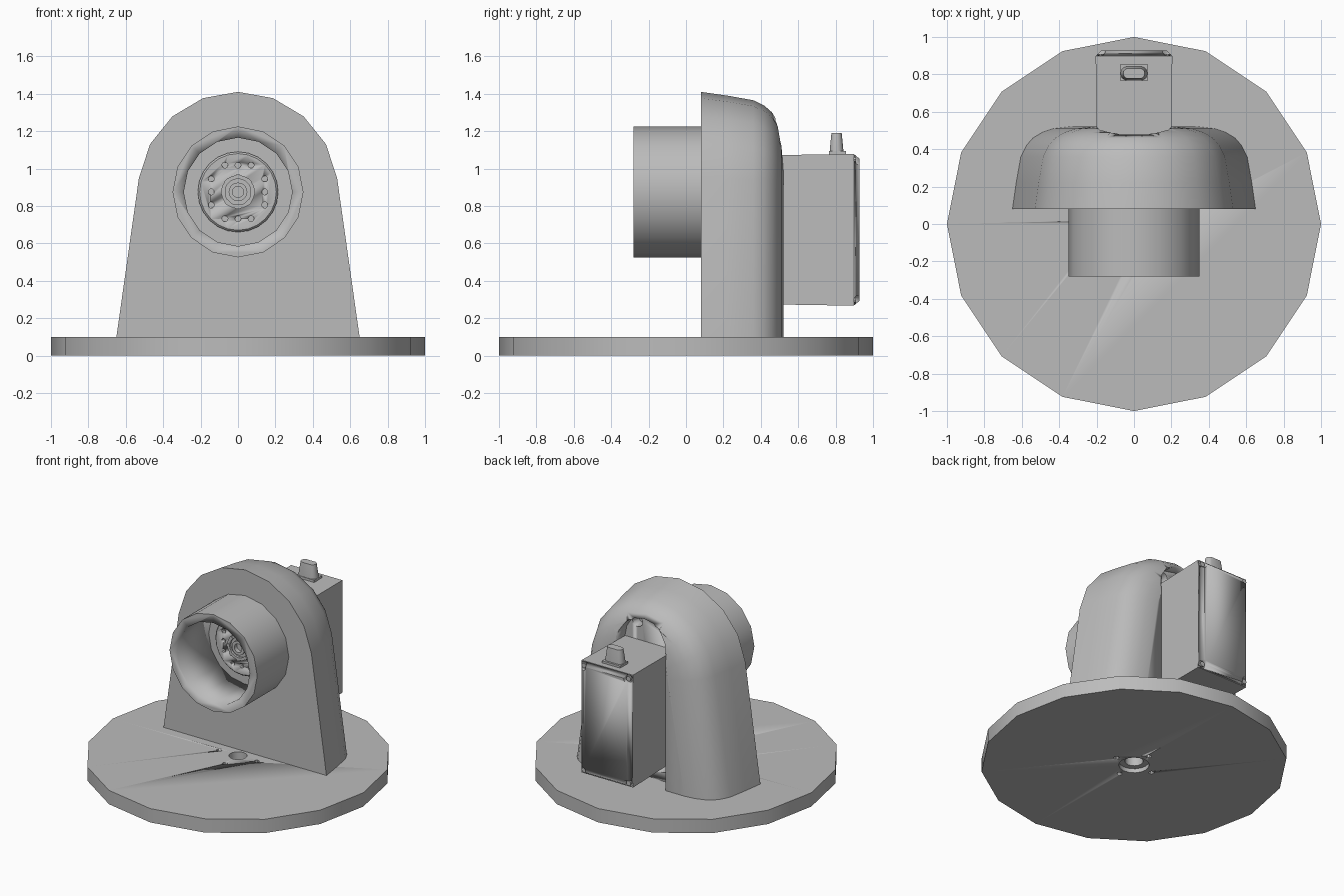
import bpy, bmesh, math
from mathutils import Matrix, Vector

if "Cube" in bpy.data.objects:
    bpy.data.objects.remove(bpy.data.objects["Cube"], do_unlink=True)

grey = bpy.data.materials.new("plain grey")
grey.use_nodes = True
COLOUR = (0.5, 0.5, 0.5, 1)
grey.diffuse_color = COLOUR
grey.node_tree.nodes["Principled BSDF"].inputs["Base Color"].default_value = COLOUR

AXIS_Z = 0.875  # height of the turning axis


def finish(name, bm, smooth=35):
    bmesh.ops.recalc_face_normals(bm, faces=bm.faces)
    mesh = bpy.data.meshes.new(name)
    bm.to_mesh(mesh)
    bm.free()
    mesh.materials.append(grey)
    obj = bpy.data.objects.new(name, mesh)
    bpy.context.collection.objects.link(obj)
    bpy.ops.object.select_all(action='DESELECT')
    obj.select_set(True)
    bpy.context.view_layer.objects.active = obj
    bpy.ops.object.shade_smooth_by_angle(angle=math.radians(smooth))
    return obj


def loft(bm, rings):
    """Skin closed rings of points and cap both ends."""
    loops = [[bm.verts.new(p) for p in ring] for ring in rings]
    n = len(loops[0])
    for a, b in zip(loops, loops[1:]):
        for i in range(n):
            j = (i + 1) % n
            bm.faces.new((a[i], a[j], b[j], b[i]))
    bm.faces.new(loops[0])
    bm.faces.new(loops[-1])


def circle(r, n, y, x=0, z=AXIS_Z):
    return [(x + r * math.cos(math.tau * i / n), y, z + r * math.sin(math.tau * i / n)) for i in range(n)]


def flat_circle(r, n, z, x=0, y=0):
    return [(px, py, z) for px, py, _ in
            ((x + r * math.cos(math.tau * i / n), y + r * math.sin(math.tau * i / n), 0) for i in range(n))]


def rect(hx, z0, z1, y):
    return [(-hx, y, z0), (hx, y, z0), (hx, y, z1), (-hx, y, z1)]


def cut(obj, bm):
    """Subtract the given solid from obj and hide the cutter."""
    cutter = finish(obj.name + "_cutter", bm)
    cutter.hide_render = True
    mod = obj.modifiers.new("cut", 'BOOLEAN')
    mod.operation = 'DIFFERENCE'
    mod.solver = 'EXACT'
    mod.object = cutter
    bpy.context.view_layer.update()
    done = bpy.data.meshes.new_from_object(obj.evaluated_get(bpy.context.evaluated_depsgraph_get()))
    obj.modifiers.clear()
    obj.data = done
    bpy.data.objects.remove(cutter, do_unlink=True)


# Round base plate with a stepped centre bore and four bolt holes
bm = bmesh.new()
loft(bm, [flat_circle(1, 16, 0), flat_circle(1, 16, 0.1)])
base = finish("base_plate", bm)
bm = bmesh.new()
loft(bm, [flat_circle(r, 16, z) for r, z in ((0.1, -0.1), (0.1, 0.03), (0.06, 0.03), (0.06, 0.2))])
cut(base, bm)
bm = bmesh.new()
for i in range(4):
    a = math.tau * i / 4
    loft(bm, [flat_circle(0.018, 10, z, 0.15 * math.cos(a), 0.15 * math.sin(a)) for z in (-0.1, 0.2)])
cut(base, bm)


# Arched upright bracket, drafted and rounded towards the back
def arch(y, inset):
    pts = [(0.65 - inset, y, 0.1)]
    for i in range(9):
        a = math.radians(8 + 20.5 * i)
        r = 0.535 - inset
        pts.append((r * math.cos(a), y, AXIS_Z + r * math.sin(a)))
    pts.append((inset - 0.65, y, 0.1))
    return pts


bm = bmesh.new()
loft(bm, [arch(y, d) for y, d in ((0.08, 0), (0.22, 0.02), (0.36, 0.045), (0.42, 0.075),
                                  (0.46, 0.11), (0.49, 0.16), (0.51, 0.22), (0.52, 0.3))])
bracket = finish("bracket", bm, 40)


# Arched slot in the back of the bracket
def slot(y):
    top = [(0.2 * math.cos(math.pi * i / 8), y, 1.07 + 0.2 * math.sin(math.pi * i / 8)) for i in range(9)]
    return [(0.2, y, 0.05)] + top + [(-0.2, y, 0.05)]


bm = bmesh.new()
loft(bm, [slot(0.41), slot(0.7)])
cut(bracket, bm)
bm = bmesh.new()
for x in (-0.1, 0.1):
    for z in (0.2, 1.2):
        loft(bm, [circle(0.04, 12, y, x, z) for y in (0.34, 0.6)])
cut(bracket, bm)

# Open cup on the front
bm = bmesh.new()
loft(bm, [circle(0.35, 16, y) for y in (-0.28, 0.085)])
cup = finish("front_cup", bm)
bm = bmesh.new()
loft(bm, [circle(0.29, 16, y) for y in (-0.4, 0.2)])
cut(cup, bm)

# Drive flange inside the cup with a square pattern of holes
bm = bmesh.new()
loft(bm, [circle(r, 24, y) for r, y in ((0.205, 0.04), (0.215, 0.05), (0.215, 0.09))])
flange = finish("drive_flange", bm)
bm = bmesh.new()
for s in (-0.143, 0.143):
    for t in (-0.07, 0, 0.07):
        loft(bm, [circle(0.016, 10, y, s, AXIS_Z + t) for y in (0, 0.07)])
        loft(bm, [circle(0.016, 10, y, t, AXIS_Z + s) for y in (0, 0.07)])
cut(flange, bm)

# Stepped hub with a bore and a ring of small keys
bm = bmesh.new()
loft(bm, [circle(r, 20, y) for r, y in ((0.03, 0.03), (0.03, 0.0), (0.05, 0.0), (0.05, 0.02),
                                        (0.07, 0.02), (0.07, 0.005), (0.09, 0.005), (0.09, 0.06))])
finish("hub", bm)
bm = bmesh.new()
for i in range(8):
    turn = Matrix.Translation((0, 0.01, AXIS_Z)) @ Matrix.Rotation(math.tau * i / 8, 4, 'Y')
    bmesh.ops.create_cube(bm, size=1, matrix=turn @ Matrix.Translation((0.08, 0, 0))
                          @ Matrix.Diagonal((0.024, 0.02, 0.02, 1)))
finish("hub_keys", bm)

# Control box and its bevelled lid with screw pockets
Z0, Z1 = 0.27, 1.075
bm = bmesh.new()
loft(bm, [rect(0.197, Z0 + 0.005, Z1 - 0.005, 0.38), rect(0.205, Z0 - 0.003, Z1 + 0.003, 0.888)])
finish("control_box", bm)
bm = bmesh.new()
loft(bm, [rect(0.205, Z0 - 0.003, Z1 + 0.003, 0.888), rect(0.205, Z0 - 0.003, Z1 + 0.003, 0.897),
          rect(0.175, Z0 + 0.022, Z1 - 0.022, 0.927)])
lid = finish("box_lid", bm, 20)
corners = [(x, z) for x in (-0.178, 0.178) for z in (Z0 + 0.026, Z1 - 0.026)]
bm = bmesh.new()
for x, z in corners:
    loft(bm, [circle(0.027, 12, y, x, z) for y in (0.895, 1.0)])
cut(lid, bm)
bm = bmesh.new()
for x, z in corners:
    loft(bm, [circle(0.018, 10, y, x, z) for y in (0.89, 0.91)])
finish("lid_screws", bm)


# Cable connector on top of the box
def stadium(length, r, z):
    pts = []
    for i in range(16):
        a = math.tau * (i + 0.5) / 16
        side = 1 if math.cos(a) > 0 else -1
        pts.append((side * length + r * math.cos(a), 0.805 + r * math.sin(a), z))
    return pts


bm = bmesh.new()
bmesh.ops.create_cube(bm, size=1, matrix=Matrix.Translation((0, 0.81, 1.08))
                      @ Matrix.Diagonal((0.145, 0.09, 0.025, 1)))
finish("connector_seat", bm)
bm = bmesh.new()
loft(bm, [stadium(*s) for s in ((0.035, 0.037, 1.07), (0.035, 0.037, 1.1), (0.03, 0.028, 1.19))])
finish("connector_plug", bm)
